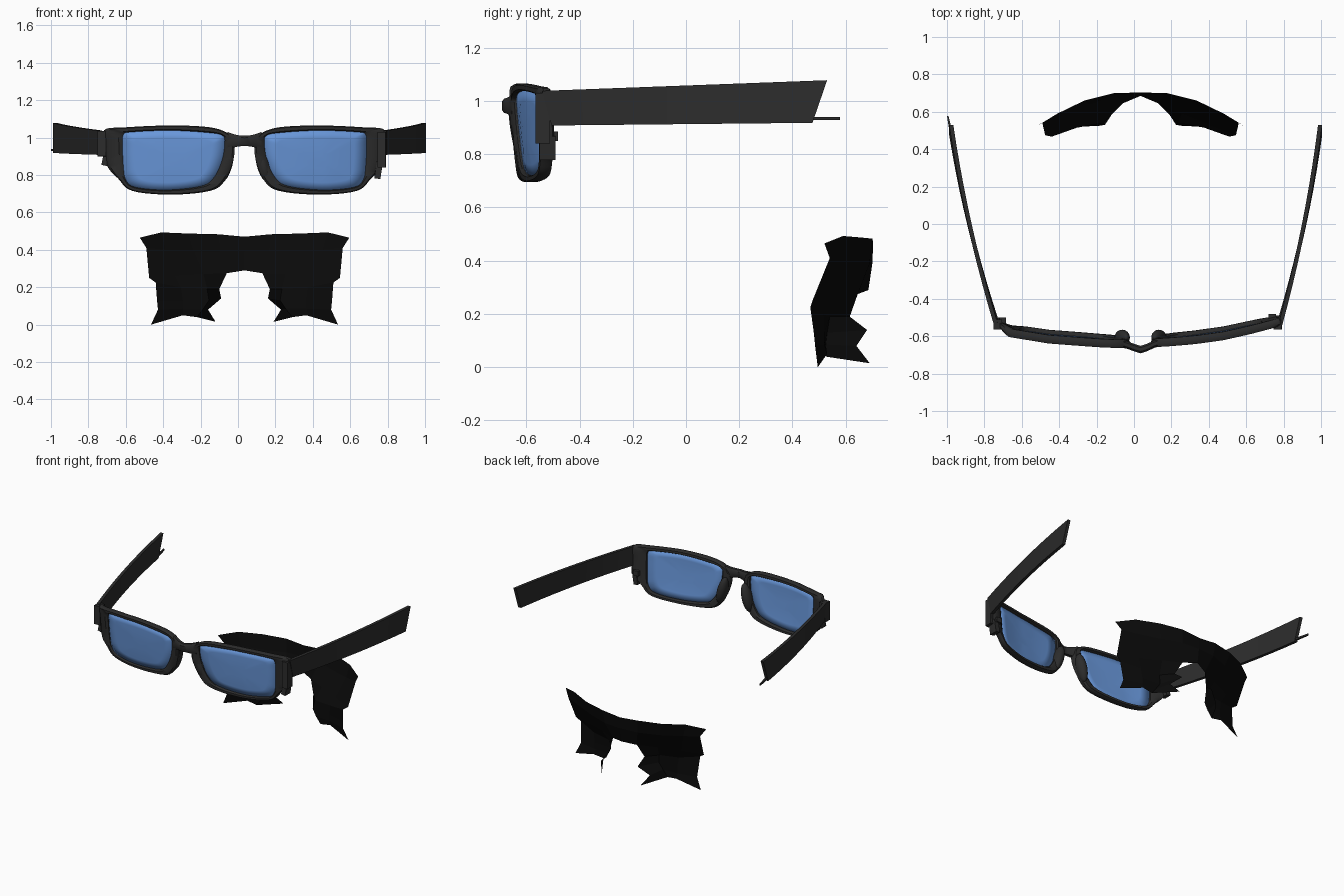
import bpy, bmesh, math
from mathutils import Vector

if "Cube" in bpy.data.objects:
    bpy.data.objects.remove(bpy.data.objects["Cube"])

CX = 0.035  # symmetry line of the glasses


def material(name, r, g, b):
    m = bpy.data.materials.new(name)
    m.diffuse_color = (r, g, b, 1)
    m.use_nodes = True
    m.node_tree.nodes["Principled BSDF"].inputs["Base Color"].default_value = m.diffuse_color
    return m


FRAME = material("dark_plastic", 0.025, 0.025, 0.025)
LENS = material("blue_glass", 0.14, 0.31, 0.70)
HAIR = material("black", 0.003, 0.003, 0.003)


def finish(name, bm, mat, smooth=True):
    bmesh.ops.recalc_face_normals(bm, faces=bm.faces)
    me = bpy.data.meshes.new(name)
    bm.to_mesh(me)
    bm.free()
    me.materials.append(mat)
    ob = bpy.data.objects.new(name, me)
    bpy.context.collection.objects.link(ob)
    if smooth:
        bpy.ops.object.select_all(action='DESELECT')
        ob.select_set(True)
        bpy.context.view_layer.objects.active = ob
        bpy.ops.object.shade_smooth_by_angle(angle=math.radians(40))
    return ob


def loft(name, loops, mat, ring=False):
    """Skin a row of closed cross-sections; ring joins last to first."""
    bm = bmesh.new()
    rows = [[bm.verts.new(p) for p in lp] for lp in loops]
    n, k = len(rows), len(rows[0])
    for i in range(n if ring else n - 1):
        a, b = rows[i], rows[(i + 1) % n]
        for j in range(k):
            bm.faces.new((a[j], a[(j + 1) % k], b[(j + 1) % k], b[j]))
    if not ring:
        bm.faces.new(rows[0])
        bm.faces.new(rows[-1])
    return finish(name, bm, mat)


def spline(pts, steps=5):
    """Closed Catmull-Rom curve through the points."""
    out, n = [], len(pts)
    P = [Vector(p) for p in pts]
    for i in range(n):
        a, b, c, d = P[i - 1], P[i], P[(i + 1) % n], P[(i + 2) % n]
        for s in range(steps):
            t = s / steps
            out.append(0.5 * (2 * b + (c - a) * t + (2 * a - 5 * b + 4 * c - d) * t ** 2
                              + (3 * b - a - 3 * c + d) * t ** 3))
    return out


# Front surface of the glasses seen from above, leaning back towards the bottom
FRONT = [(-.76, -.53), (-.72, -.56), (-.67, -.602), (-.455, -.636), (-.19, -.656), (-.05, -.664),
         (.0, -.682), (.035, -.693), (.07, -.682), (.12, -.658), (.32, -.64), (.48, -.618),
         (.64, -.582), (.80, -.54)]


def front_y(x, z):
    x = min(max(x, FRONT[0][0]), FRONT[-1][0])
    for (xa, ya), (xb, yb) in zip(FRONT, FRONT[1:]):
        if x <= xb:
            return ya + (yb - ya) * (x - xa) / (xb - xa) + 0.08 * (1.02 - z)


# Rim outlines as (distance from centre line, z), outer and inner paired
OUTER = [(.75, 1.04), (.635, 1.055), (.395, 1.065), (.185, 1.055), (.085, 1.02), (.055, .97), (.06, .88),
         (.105, .77), (.185, .715), (.395, .695), (.6, .715), (.675, .78), (.735, .85), (.745, .95)]
INNER = [(.648, 1.015), (.6, 1.03), (.39, 1.038), (.18, 1.025), (.117, 1.01), (.106, .975), (.12, .88),
         (.165, .785), (.235, .74), (.42, .72), (.585, .735), (.635, .775), (.648, .85), (.652, .95)]
SECTION = [(0, .2), (0, .8), (.2, 1), (.8, 1), (1, .75), (1, .25), (.8, 0), (.2, 0)]
THICK = 0.045
outer, inner = spline(OUTER), spline(INNER)

for side, s in (("left", -1), ("right", 1)):
    # Rim
    loops = []
    for o, i in zip(outer, inner):
        lp = []
        for u, v in SECTION:
            d, z = i.lerp(o, u)
            x = CX + s * d
            lp.append((x, front_y(x, z) + v * THICK, z))
        loops.append(lp)
    loft(side + "_rim", loops, FRAME, ring=True)

    # Lens: concentric rings following the curved front
    bm = bmesh.new()
    mid = Vector((.385, .88))
    rings = []
    for f in (1.0, .75, .5, .25):
        ring = []
        for p in inner:
            d, z = mid.lerp(p, f)
            x = CX + s * d
            ring.append(bm.verts.new((x, front_y(x, z) + .02 - .006 * (1 - f * f), z)))
        rings.append(ring)
    n = len(inner)
    for a, b in zip(rings, rings[1:]):
        for j in range(n):
            bm.faces.new((a[j], a[(j + 1) % n], b[(j + 1) % n], b[j]))
    bm.faces.new(rings[-1])
    lens = finish(side + "_lens", bm, LENS)
    mod = lens.modifiers.new("thickness", 'SOLIDIFY')
    mod.thickness, mod.offset = 0.006, 0

    # Nose pad
    bpy.ops.mesh.primitive_uv_sphere_add(segments=20, ring_count=12, radius=1,
                                         location=(CX + s * .098, -.607, .86),
                                         rotation=(0, -.25 * s, 0))
    pad = bpy.context.object
    pad.name = side + "_nose_pad"
    pad.scale = (.034, .042, .1)
    pad.data.materials.append(FRAME)
    bpy.ops.object.shade_smooth()

# Bridge
loops = []
for k in range(13):
    e = -.09 + .18 * k / 12
    q = (e / .09) ** 2
    top, bot = 1.01 + .02 * q, .955 - .02 * q
    x = CX + e
    loops.append([(x, front_y(x, 1.0) + v * .04, bot + (top - bot) * u) for u, v in SECTION])
loft("bridge", loops, FRAME)

# Temples: flat bowed arms with a slanted end
for side, x0, x1, x2 in (("left", -.738, -.878, -.977), ("right", .782, .908, .995)):
    loops = []
    for k in range(11):
        t = k / 10
        x = x0 * (1 - t) * (1 - 2 * t) + 4 * x1 * t * (1 - t) + x2 * t * (2 * t - 1)
        yt, yb = -.54 + 1.07 * t, -.505 + .98 * t
        zt, zb = 1.038 + .04 * t, .908 + .01 * t
        h = .011
        loops.append([(x - h, yb, zb), (x + h, yb, zb), (x + h, yt, zt), (x - h, yt, zt)])
    loft(side + "_temple", loops, FRAME)


def block(name, lo, hi, tilt=0):
    bpy.ops.mesh.primitive_cube_add(size=1, location=[(a + b) / 2 for a, b in zip(lo, hi)],
                                    rotation=(0, tilt, 0))
    ob = bpy.context.object
    ob.name = name
    ob.scale = [b - a for a, b in zip(lo, hi)]
    ob.data.materials.append(FRAME)
    bev = ob.modifiers.new("soft_edges", 'BEVEL')
    bev.width, bev.segments = .006, 2


# Hinges and the thin prong at the end of the left arm
block("left_hinge", (-.752, -.565, .9), (-.705, -.51, 1.035))
block("left_hinge_knuckle", (-.725, -.555, .85), (-.69, -.50, .91), .2)
block("right_hinge", (.745, -.565, .84), (.79, -.51, 1.03))
block("right_hinge_knuckle", (.735, -.55, .78), (.768, -.49, .87), .15)
block("right_hinge_pin", (.72, -.53, .85), (.76, -.48, .885))
loft("left_temple_prong",
     [[(x - h, y, .928), (x + h, y, .928), (x + h, y, .94), (x - h, y, .94)]
      for x, y, h in ((-.968, .44, .009), (-.982, .51, .007), (-.996, .578, .004))], FRAME)

# Ragged hair sheet: rows from top to bottom, centre to outer edge, mirrored
HALF = [
    [(0, .703, .47), (.14, .70, .483), (.3, .66, .487), (.445, .59, .493), (.56, .52, .465)],
    [(0, .70, .39), (.13, .69, .39), (.27, .64, .39), (.42, .58, .40), (.525, .54, .41)],
    [(0, .685, .29), (.095, .645, .275), (.22, .59, .27), (.37, .53, .26), (.51, .475, .25)],
    [None, (.135, .615, .19), (.2, .54, .19), (.34, .515, .20), (.475, .467, .225)],
    [None, (.125, .68, .14), (.19, .53, .13), (.33, .52, .13), (.468, .48, .13)],
    [None, (.195, .64, .08), (.22, .525, .085), (.33, .52, .085), (.463, .485, .08)],
    [None, (.155, .69, .015), (.255, .525, .04), (.33, .53, .05), (.5, .495, 0)],
]
bm = bmesh.new()
for s in (-1, 1):
    rows = [[p and bm.verts.new((CX + s * p[0], p[1], p[2])) for p in r] for r in HALF]
    for a, b in zip(rows, rows[1:]):
        for j in range(4):
            quad = (a[j], a[j + 1], b[j + 1], b[j])
            if all(quad):
                bm.faces.new(quad)
bmesh.ops.remove_doubles(bm, verts=bm.verts, dist=1e-5)
finish("hair_piece", bm, HAIR, smooth=False)
